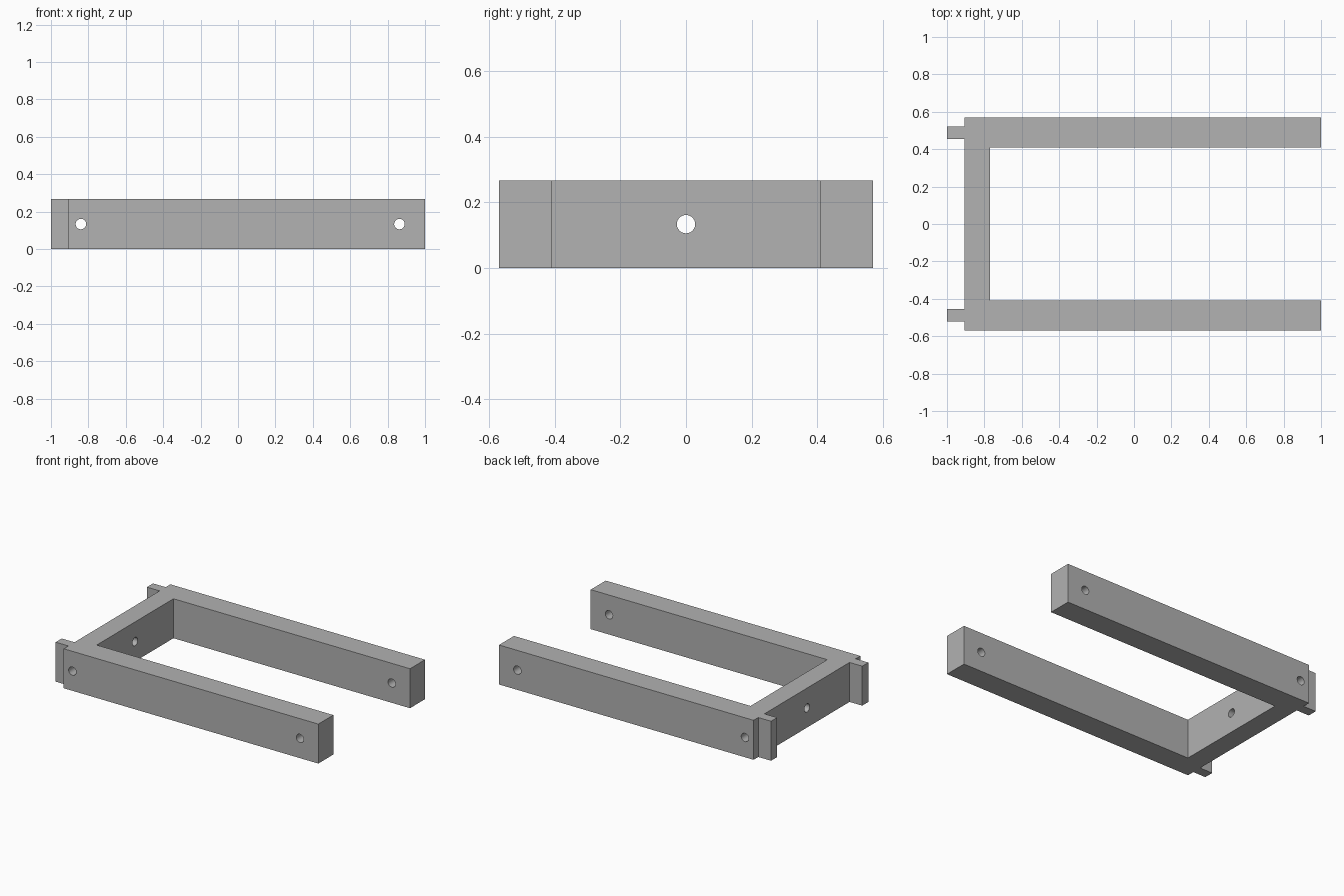
import bpy, bmesh, math

cube = bpy.data.objects.get("Cube")
if cube:
    bpy.data.objects.remove(cube, do_unlink=True)

HEIGHT = 0.267
HOLE_RADIUS = 0.028

grey = bpy.data.materials.new("plain grey")
grey.use_nodes = True
colour = (0.445, 0.445, 0.445, 1)
grey.diffuse_color = colour
grey.node_tree.nodes["Principled BSDF"].inputs["Base Color"].default_value = colour

# U-shaped frame: half outline from the crossbar's inner face to its outer face
half = [(-0.77, 0.41), (1, 0.41), (1, 0.57), (-0.905, 0.57),
        (-0.905, 0.52), (-1, 0.52), (-1, 0.455), (-0.905, 0.455)]
outline = half + [(x, -y) for x, y in reversed(half)]

bm = bmesh.new()
base = bm.faces.new([bm.verts.new((x, y, 0)) for x, y in outline])
top = bmesh.ops.extrude_face_region(bm, geom=[base])["geom"]
bmesh.ops.translate(bm, vec=(0, 0, HEIGHT),
                    verts=[v for v in top if isinstance(v, bmesh.types.BMVert)])
bmesh.ops.recalc_face_normals(bm, faces=bm.faces)
mesh = bpy.data.meshes.new("frame")
bm.to_mesh(mesh)
bm.free()
mesh.materials.append(grey)
frame = bpy.data.objects.new("frame", mesh)
bpy.context.collection.objects.link(frame)


def drill(x, rotation):
    """Cut a round hole through the frame at mid height."""
    bpy.ops.mesh.primitive_cylinder_add(vertices=32, radius=HOLE_RADIUS, depth=3,
                                        location=(x, 0, HEIGHT / 2), rotation=rotation)
    cutter = bpy.context.object
    cutter.name = "hole_cutter"
    cutter.hide_render = True
    cutter.data.materials.append(grey)
    cut = frame.modifiers.new("hole", 'BOOLEAN')
    cut.operation = 'DIFFERENCE'
    cut.solver = 'EXACT'
    cut.object = cutter
    bpy.context.view_layer.objects.active = frame
    bpy.ops.object.modifier_apply(modifier=cut.name)
    bpy.data.objects.remove(cutter, do_unlink=True)


# Holes along the crossbar, across the arm ends, and through the crossbar
drill(-0.84, (math.pi / 2, 0, 0))
drill(0.863, (math.pi / 2, 0, 0))
drill(0, (0, math.pi / 2, 0))

# Smooth hole walls, sharp edges elsewhere
bpy.ops.object.select_all(action='DESELECT')
frame.select_set(True)
bpy.context.view_layer.objects.active = frame
bpy.ops.object.shade_smooth_by_angle(angle=math.radians(30))
